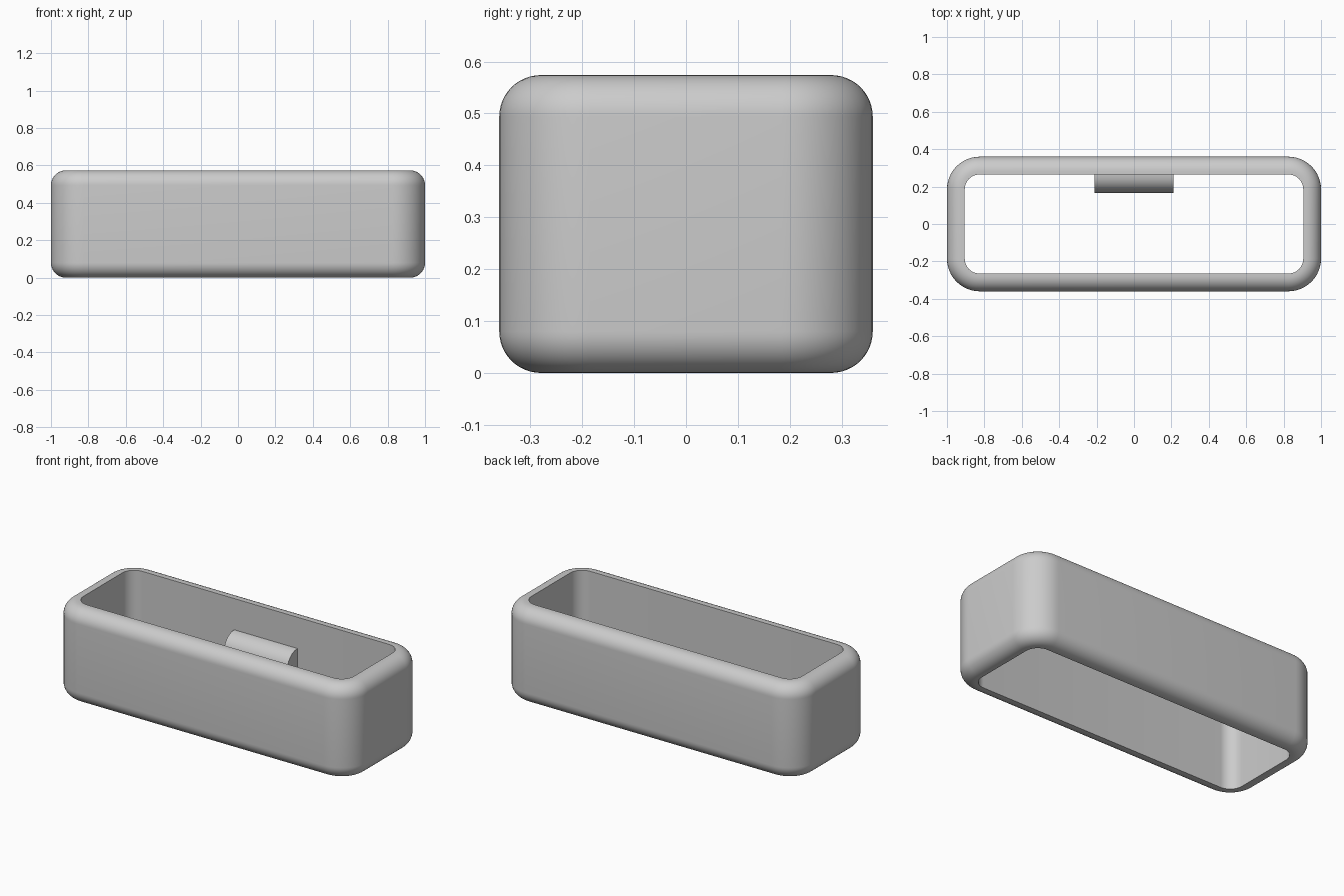
import bpy
import bmesh
from math import sin, cos, pi, radians

cube = bpy.data.objects.get("Cube")
if cube:
    bpy.data.objects.remove(cube, do_unlink=True)

HALF_X, HALF_Y, HEIGHT = 1.0, 0.36, 0.574
CORNER, WALL, FILLET = 0.175, 0.095, 0.08
STEPS = 12

grey = bpy.data.materials.new("plain grey")
grey.use_nodes = True
colour = (0.6, 0.6, 0.6, 1)
grey.diffuse_color = colour
grey.node_tree.nodes["Principled BSDF"].inputs["Base Color"].default_value = colour


def arc(cx, cy, radius, start, end):
    """Points along a circular arc, angles in degrees."""
    angles = [radians(start + (end - start) * i / STEPS) for i in range(STEPS + 1)]
    return [(cx + radius * cos(a), cy + radius * sin(a)) for a in angles]


def finish(name, bm):
    bmesh.ops.recalc_face_normals(bm, faces=bm.faces)
    mesh = bpy.data.meshes.new(name)
    bm.to_mesh(mesh)
    bm.free()
    mesh.materials.append(grey)
    obj = bpy.data.objects.new(name, mesh)
    bpy.context.collection.objects.link(obj)
    bpy.ops.object.select_all(action="DESELECT")
    obj.select_set(True)
    bpy.context.view_layer.objects.active = obj
    bpy.ops.object.shade_smooth_by_angle(angle=radians(30))


def skin(bm, rings, closed):
    """Join neighbouring rings of vertices with quads."""
    for i in range(len(rings) if closed else len(rings) - 1):
        a, b = rings[i], rings[(i + 1) % len(rings)]
        for j in range(len(a)):
            k = (j + 1) % len(a)
            bm.faces.new((a[j], a[k], b[k], b[j]))


# Open band: wall section (distance from corner centre, height) swept round a rounded rectangle
inner = CORNER - WALL
bend = CORNER - FILLET
section = [(inner, HEIGHT), (inner, 0)]
section += arc(bend, FILLET, FILLET, -90, 0)
section += arc(bend, HEIGHT - FILLET, FILLET, 0, 90)

bm = bmesh.new()
rings = []
for quarter, (sx, sy) in enumerate([(1, 1), (-1, 1), (-1, -1), (1, -1)]):
    cx, cy = sx * (HALF_X - CORNER), sy * (HALF_Y - CORNER)
    for dx, dy in arc(0, 0, 1, quarter * 90, quarter * 90 + 90):
        rings.append([bm.verts.new((cx + r * dx, cy + r * dy, z)) for r, z in section])
skin(bm, rings, True)
finish("band_body", bm)

# Half-round catch on the inside of the back wall
TAB_HALF, TAB_RADIUS = 0.212, 0.098
wall_y = HALF_Y - WALL
profile = [(wall_y + 0.02, HEIGHT / 2 + TAB_RADIUS)]
profile += arc(wall_y, HEIGHT / 2, TAB_RADIUS, 90, 270)
profile += [(wall_y + 0.02, HEIGHT / 2 - TAB_RADIUS)]

bm = bmesh.new()
ends = [[bm.verts.new((x, y, z)) for y, z in profile] for x in (-TAB_HALF, TAB_HALF)]
skin(bm, ends, False)
for end in ends:
    bm.faces.new(end)
finish("inner_catch", bm)
